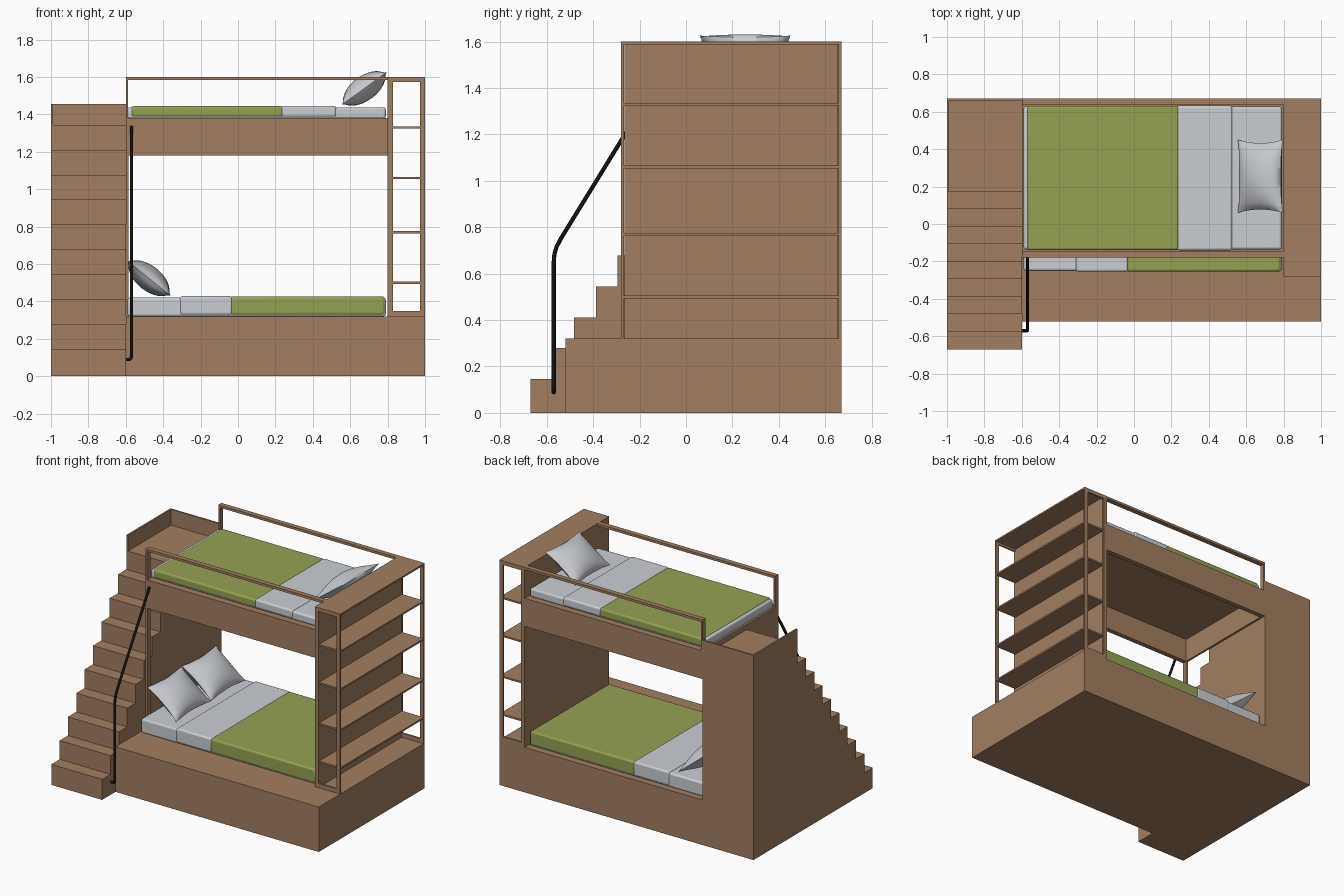
import bpy, bmesh, math
from mathutils import Matrix, Vector

if "Cube" in bpy.data.objects:
    bpy.data.objects.remove(bpy.data.objects["Cube"])


def material(name, rgb):
    m = bpy.data.materials.new(name)
    m.diffuse_color = (*rgb, 1)
    m.use_nodes = True
    m.node_tree.nodes["Principled BSDF"].inputs["Base Color"].default_value = m.diffuse_color
    return m


WOOD = material("brown wood", (0.36, 0.21, 0.115))
GREEN = material("green blanket", (0.30, 0.36, 0.085))
LINEN = material("pale grey linen", (0.59, 0.62, 0.65))
BLACK = material("black metal", (0.006, 0.006, 0.006))


def finish(name, bm, mat):
    bmesh.ops.recalc_face_normals(bm, faces=bm.faces)
    me = bpy.data.meshes.new(name)
    bm.to_mesh(me)
    bm.free()
    me.materials.append(mat)
    ob = bpy.data.objects.new(name, me)
    bpy.context.collection.objects.link(ob)
    return ob


def smooth(ob, angle=40):
    bpy.ops.object.select_all(action='DESELECT')
    ob.select_set(True)
    bpy.context.view_layer.objects.active = ob
    bpy.ops.object.shade_smooth_by_angle(angle=math.radians(angle))


def box(name, x, y, z, mat=WOOD, bevel=0):
    bm = bmesh.new()
    size = Vector((x[1] - x[0], y[1] - y[0], z[1] - z[0]))
    mid = Vector((sum(x), sum(y), sum(z))) / 2
    bmesh.ops.create_cube(bm, size=1, matrix=Matrix.Translation(mid) @ Matrix.Diagonal((*size, 1)))
    ob = finish(name, bm, mat)
    if bevel:
        b = ob.modifiers.new("soft edges", 'BEVEL')
        b.width, b.segments = bevel, 3
        smooth(ob)
    return ob


# Base plinth
box("base", (-0.6, 1), (-0.52, 0.67), (0, 0.32))

# Staircase: stepped profile extruded sideways
STEPS, RUN, RISE = 10, 0.0938, 0.133
profile = [(0.67, 0)]
profile.append((-0.67, 0))
for i in range(STEPS):
    y = -0.67 + RUN * i
    if i:
        profile.append((y, 0.013 + RISE * i))
    profile.append((y, 0.013 + RISE * (i + 1)))
profile.append((0.67, 0.013 + RISE * STEPS))
bm = bmesh.new()
face = bm.faces.new([bm.verts.new((-1, y, z)) for y, z in profile])
ext = bmesh.ops.extrude_face_region(bm, geom=[face])
bmesh.ops.translate(bm, vec=(0.4, 0, 0), verts=[v for v in ext["geom"] if isinstance(v, bmesh.types.BMVert)])
finish("staircase", bm, WOOD)

# Parapet round the landing
box("landing_side_wall", (-1, -0.988), (0.175, 0.67), (1.33, 1.455))
box("landing_back_wall", (-0.988, -0.6), (0.658, 0.67), (1.33, 1.455))

# Upper bunk frame, hollow below
box("upper_front_board", (-0.6, 0.8), (-0.18, -0.145), (1.18, 1.38))
box("upper_back_board", (-0.6, 0.8), (0.635, 0.67), (1.18, 1.38))
box("upper_foot_board", (-0.6, -0.585), (-0.145, 0.635), (1.18, 1.38))
box("upper_platform", (-0.585, 0.8), (-0.145, 0.635), (1.35, 1.378))
box("support_post", (-0.6, -0.585), (-0.18, -0.145), (0.32, 1.18))

# Guard rails
for side, y in (("front", (-0.18, -0.145)), ("back", (0.635, 0.67))):
    box(side + "_guard_rail", (-0.6, 0.8), y, (1.583, 1.6))
    box(side + "_guard_post", (-0.6, -0.588), y, (1.38, 1.583))

# Open shelf unit
box("shelf_back_panel", (0.8, 0.828), (-0.265, 0.655), (0.32, 1.59))
box("shelf_top", (0.8, 1), (-0.28, 0.67), (1.588, 1.6))
for z in (0.5, 0.77, 1.06, 1.33):
    box("shelf", (0.81, 0.998), (-0.272, 0.662), (z - 0.006, z + 0.006))
for side, y in (("front", (-0.28, -0.268)), ("back", (0.658, 0.67))):
    for x in (0.8, 0.972):
        box(side + "_shelf_upright", (x, x + 0.028), y, (0.32, 1.588))
    for z in (0.32, 1.572):
        h = 0.03 if z < 1 else 0.016
        box(side + "_shelf_crossbar", (0.828, 0.972), y, (z, z + h))


# Bedding: mattress, folded sheet and blanket as thin wraps
def bed(name, y, z, blanket, fold):
    box(name + "_mattress", (-0.59, 0.79), y, (z[0], z[1] - 0.006), LINEN, 0.012)
    wrap = (y[0] - 0.004, y[1] + 0.004)
    box(name + "_blanket", blanket, wrap, (z[0] + 0.008, z[1]), GREEN, 0.012)
    box(name + "_folded_sheet", fold, (wrap[0] - 0.001, wrap[1] + 0.001), (z[0] + 0.008, z[1] + 0.002), LINEN, 0.012)


bed("upper", (-0.136, 0.628), (1.378, 1.444), (-0.57, 0.24), (0.23, 0.525))
bed("lower", (-0.25, 0.63), (0.32, 0.426), (-0.04, 0.785), (-0.31, -0.03))


# Pillows: pinched lens with pointed corners
def pillow(name, loc, tilt):
    n = 20
    bm = bmesh.new()
    bmesh.ops.create_grid(bm, x_segments=n, y_segments=n, size=1)
    other = bmesh.ops.duplicate(bm, geom=bm.verts[:] + bm.edges[:] + bm.faces[:])
    low = {v for v in other["geom"] if isinstance(v, bmesh.types.BMVert)}
    for v in bm.verts:
        u, w = v.co.x, v.co.y
        puff = max(0, (1 - u * u) * (1 - w * w)) ** 0.6
        v.co = (0.148 * u * (1 - 0.09 * (1 - w * w)),
                0.195 * w * (1 - 0.09 * (1 - u * u)),
                0.066 * puff * (-1 if v in low else 1))
    bmesh.ops.remove_doubles(bm, verts=bm.verts, dist=0.0005)
    bmesh.ops.transform(bm, verts=bm.verts,
                        matrix=Matrix.Translation(loc) @ Matrix.Rotation(tilt, 4, 'Y'))
    smooth(finish(name, bm, LINEN), 60)


pillow("upper_pillow", (0.675, 0.255, 1.539), math.radians(-36))
pillow("lower_front_pillow", (-0.476, 0.015, 0.524), math.radians(39))
pillow("lower_back_pillow", (-0.476, 0.405, 0.524), math.radians(39))

# Handrail: bent tube from the stair side up to the bunk
path = [(-0.6, -0.57, 0.09), (-0.578, -0.57, 0.09), (-0.571, -0.57, 0.098), (-0.57, -0.57, 0.115),
        (-0.57, -0.57, 0.65), (-0.57, -0.567, 0.685), (-0.57, -0.558, 0.715),
        (-0.57, -0.54, 0.75), (-0.57, -0.18, 1.335)]
curve = bpy.data.curves.new("handrail", 'CURVE')
curve.dimensions = '3D'
curve.bevel_depth = 0.009
curve.bevel_resolution = 3
curve.use_fill_caps = True
spline = curve.splines.new('POLY')
spline.points.add(len(path) - 1)
for p, co in zip(spline.points, path):
    p.co = (*co, 1)
curve.materials.append(BLACK)
bpy.context.collection.objects.link(bpy.data.objects.new("handrail", curve))
